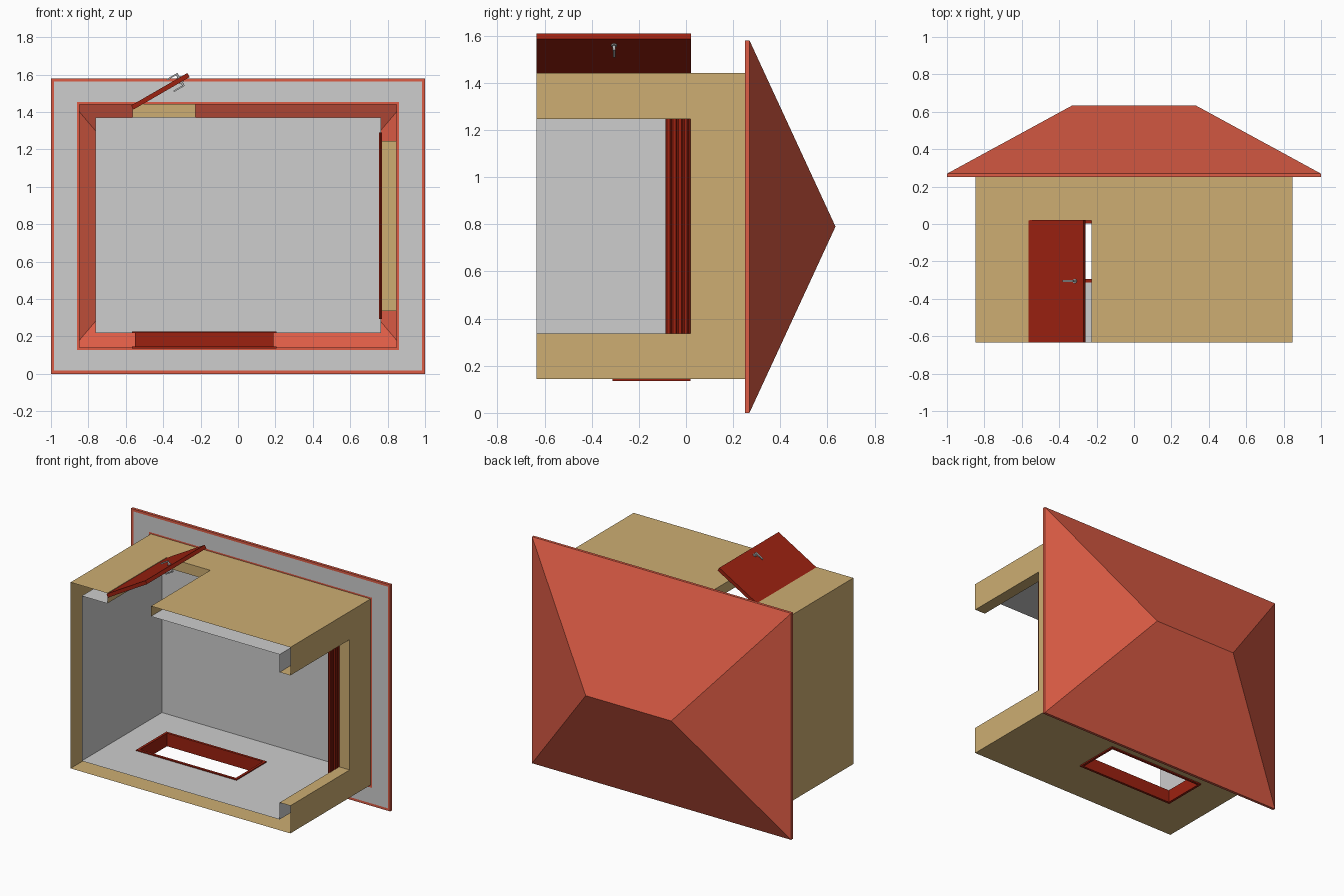
import bpy, bmesh, math
from mathutils import Vector, Matrix

if "Cube" in bpy.data.objects:
    bpy.data.objects.remove(bpy.data.objects["Cube"])


def material(name, rgb):
    m = bpy.data.materials.new(name)
    lin = [((c / 255 + 0.055) / 1.055) ** 2.4 for c in rgb]
    m.diffuse_color = (*lin, 1)
    m.use_nodes = True
    m.node_tree.nodes["Principled BSDF"].inputs["Base Color"].default_value = m.diffuse_color
    return m


TAN = material("tan_wall", (205, 174, 114))
GREY = material("light_grey", (205, 205, 205))
ROOF = material("roof_red", (221, 92, 69))
RED = material("dark_red", (156, 33, 16))
METAL = material("metal_grey", (185, 185, 185))


def finish(bm, name, mats, recalc=False):
    bmesh.ops.remove_doubles(bm, verts=bm.verts, dist=1e-5)
    if recalc:
        bmesh.ops.recalc_face_normals(bm, faces=bm.faces)
    me = bpy.data.meshes.new(name)
    bm.to_mesh(me)
    bm.free()
    for m in mats:
        me.materials.append(m)
    ob = bpy.data.objects.new(name, me)
    bpy.context.collection.objects.link(ob)
    return ob


def poly(bm, pts, normal, mat=0):
    f = bm.faces.new([bm.verts.new(p) for p in pts])
    f.normal_update()
    if f.normal.dot(Vector(normal)) < 0:
        f.normal_flip()
    f.material_index = mat


def box(bm, lo, hi, matrix=Matrix()):
    size = [h - l for l, h in zip(lo, hi)]
    mid = [(h + l) / 2 for l, h in zip(lo, hi)]
    bmesh.ops.create_cube(bm, size=1, matrix=matrix @ Matrix.Translation(mid) @ Matrix.Diagonal((*size, 1)))


def loft(bm, loops, mats):
    for a, b, m in zip(loops, loops[1:], mats):
        va, vb = [[bm.verts.new(p) for p in lp] for lp in (a, b)]
        for i in range(4):
            j = (i + 1) % 4
            bm.faces.new((va[i], va[j], vb[j], vb[i])).material_index = m


# The building lies on its side: its own "up" is +y, its open base is at -y
Y0, Y1, ZC = -0.634, 0.25, 0.79
OX, OZ = (-0.848, 0.848), (0.144, 1.442)    # outer shell
IX, IZ = (-0.762, 0.765), (0.219, 1.37)     # inner shell


def wall(name, axis, side, hole=None):
    """Outer tan sheet and inner grey sheet, joined by jambs at the hole."""
    bm = bmesh.new()
    out = (OX if axis == 0 else OZ)[side]
    inn = (IX if axis == 0 else IZ)[side]
    sgn = 1 if side else -1

    def P(w, u, y):
        return (w, y, u) if axis == 0 else (u, y, w)

    for w, span, n, mat in ((out, OZ if axis == 0 else OX, sgn, 0),
                            (inn, IZ if axis == 0 else IX, -sgn, 1)):
        us, ys = [*span], [Y0, Y1]
        if hole:
            us = sorted({*us, hole[0], hole[1]})
            ys = sorted({*ys, hole[2], hole[3]})
        for u0, u1 in zip(us, us[1:]):
            for y0, y1 in zip(ys, ys[1:]):
                if hole and u0 >= hole[0] and u1 <= hole[1] and y0 >= hole[2] and y1 <= hole[3]:
                    continue
                poly(bm, [P(w, u0, y0), P(w, u1, y0), P(w, u1, y1), P(w, u0, y1)], P(n, 0, 0), mat)
    if hole and hole[2] == Y0:
        a, b, y0, y1 = hole
        poly(bm, [P(out, a, y1), P(out, b, y1), P(inn, b, y1), P(inn, a, y1)], (0, -1, 0))
        for u, n in ((a, 1), (b, -1)):
            poly(bm, [P(out, u, y0), P(out, u, y1), P(inn, u, y1), P(inn, u, y0)], P(0, n, 0))
    return finish(bm, name, [TAN, GREY])


WIN = (-0.55, 0.19, -0.295, 0.003)
wall("door_wall", 2, 1, (-0.565, -0.228, Y0, 0.02))
wall("window_wall", 2, 0, WIN)
wall("garage_wall", 0, 1, (0.337, 1.246, Y0, 0.02))
wall("plain_wall", 0, 0)

# Ceiling
bm = bmesh.new()
poly(bm, [(IX[i], Y1, IZ[j]) for i, j in ((0, 0), (1, 0), (1, 1), (0, 1))], (0, -1, 0))
finish(bm, "ceiling", [GREY])

# Hip roof with grey soffit and red rims
def rect(hx, hz, y):
    return [(sx * hx, y, ZC + sz * hz) for sx, sz in ((-1, -1), (1, -1), (1, 1), (-1, 1))]


bm = bmesh.new()
loft(bm, [rect(0.848, 0.65, Y1), rect(0.861, 0.663, Y1), rect(0.983, 0.773, Y1),
          rect(1, ZC, Y1), rect(1, ZC, 0.269), rect(0.33, 0, 0.634)], [0, 1, 0, 0, 0])
finish(bm, "hip_roof", [ROOF, GREY], True)

# Window frame: liner through the wall with a trim on each side
bm = bmesh.new()
loops = []
for o, z in ((0.017, 0.146), (0.017, 0.135), (0, 0.135), (0, 0.226), (0.017, 0.226), (0.017, 0.217)):
    x0, x1, y0, y1 = WIN[0] - o, WIN[1] + o, WIN[2] - o, WIN[3] + o
    loops.append([(x0, y0, z), (x1, y0, z), (x1, y1, z), (x0, y1, z)])
loft(bm, loops, [0] * 5)
finish(bm, "window_frame", [RED], True)

# Raised garage shutter with corrugated slats
bm = bmesh.new()
n, ya, yb = 6, -0.086, 0.06
step = (yb - ya) / n
pts = [(0.754, yb), (0.754, ya)]
for i in range(n):
    y = ya + i * step
    pts += [(0.761, y), (0.769, y + step * 0.25), (0.769, y + step * 0.75)]
pts.append((0.761, yb))
f = bm.faces.new([bm.verts.new((x, y, 0.294)) for x, y in pts])
ext = bmesh.ops.extrude_face_region(bm, geom=[f])["geom"]
bmesh.ops.translate(bm, vec=(0, 0, 0.995), verts=[v for v in ext if isinstance(v, bmesh.types.BMVert)])
finish(bm, "garage_shutter", [RED], True)

# Door swung open by 30 degrees about its hinge
hinge = Matrix.Translation((-0.559, 0, 1.413)) @ Matrix.Rotation(math.radians(-30), 4, 'Y')
bm = bmesh.new()
box(bm, (0, Y0, 0), (0.347, 0.021, 0.025), hinge)
finish(bm, "door", [RED], True)

# Lever handles on both door faces
bm = bmesh.new()
bmesh.ops.create_cone(bm, cap_ends=True, segments=12, radius1=0.006, radius2=0.006, depth=0.08,
                      matrix=hinge @ Matrix.Translation((0.295, -0.305, 0.0125)))
for side in (-1, 1):
    z = 0.0125 + side * 0.036
    box(bm, (0.235, -0.31, z - 0.004), (0.3, -0.3, z + 0.004), hinge)
    bmesh.ops.create_cone(bm, cap_ends=True, segments=12, radius1=0.012, radius2=0.012, depth=0.006,
                          matrix=hinge @ Matrix.Translation((0.295, -0.305, 0.0125 + side * 0.015)))
finish(bm, "door_handle", [METAL], False)
